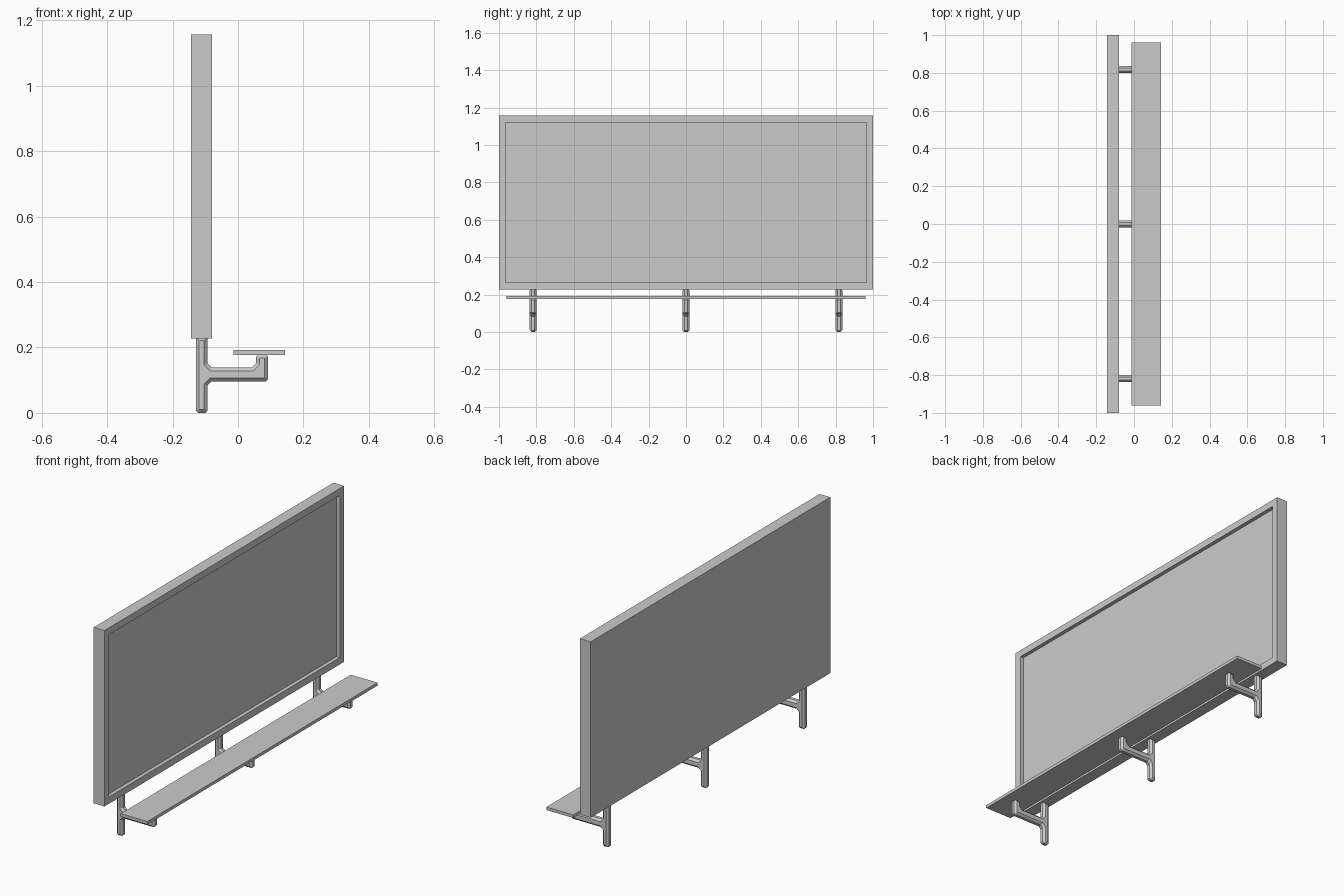
import bpy, bmesh
from mathutils import Vector

if "Cube" in bpy.data.objects:
    bpy.data.objects.remove(bpy.data.objects["Cube"])


def finish(bm, name):
    bmesh.ops.recalc_face_normals(bm, faces=bm.faces)
    mesh = bpy.data.meshes.new(name)
    bm.to_mesh(mesh)
    bm.free()
    obj = bpy.data.objects.new(name, mesh)
    bpy.context.collection.objects.link(obj)
    return obj


def box(lo, hi):
    bm = bmesh.new()
    bmesh.ops.create_cube(bm, size=1)
    lo, hi = Vector(lo), Vector(hi)
    for v in bm.verts:
        v.co = (lo + hi) / 2 + v.co * (hi - lo)
    return bm


# Display board with a recessed screen on the +x side
bm = box((-0.143, -1, 0.228), (-0.080, 1, 1.157))
front = max(bm.faces, key=lambda f: f.calc_center_median().x)
bmesh.ops.inset_individual(bm, faces=[front], thickness=0.051)
pocket = bmesh.ops.extrude_discrete_faces(bm, faces=[front])["faces"][0]
for v in pocket.verts:
    v.co.x -= 0.020
finish(bm, "billboard_panel")

# Walkway shelf
finish(box((-0.013, -0.96, 0.177), (0.143, 0.96, 0.193)), "walkway_shelf")

# Bracket side outline (x, z): post, arm and short upright
C = 0.007
OUTLINE = [
    (-0.129 + C, 0.001), (-0.093 - C, 0.001), (-0.093, 0.001 + C),
    (-0.093, 0.084), (-0.081, 0.096),
    (0.092 - C, 0.096), (0.092, 0.096 + C),
    (0.092, 0.178 - C), (0.092 - C, 0.178), (0.055 + C, 0.178), (0.055, 0.178 - C),
    (0.055, 0.151), (0.043, 0.139),
    (-0.081, 0.139), (-0.093, 0.151),
    (-0.093, 0.232), (-0.129, 0.232), (-0.129, 0.001 + C),
]
HALF, CHAMFER = 0.0185, 0.0105


def bracket(name, y):
    # Extruded outline with chamfered rims, giving octagonal bars
    bm = bmesh.new()
    side = HALF - CHAMFER
    face = bm.faces.new([bm.verts.new((x, y - side, z)) for x, z in OUTLINE])
    geo = bmesh.ops.extrude_face_region(bm, geom=[face], use_keep_orig=True)["geom"]
    for v in geo:
        if isinstance(v, bmesh.types.BMVert):
            v.co.y += 2 * side
    bmesh.ops.recalc_face_normals(bm, faces=bm.faces)
    caps = [f for f in bm.faces if len(f.verts) == len(OUTLINE)]
    bmesh.ops.inset_individual(bm, faces=caps, thickness=CHAMFER, depth=CHAMFER,
                               use_even_offset=True)
    finish(bm, name)


for label, y in (("left", -0.817), ("middle", 0), ("right", 0.817)):
    bracket("support_bracket_" + label, y)

# Base level correction: rest the brackets on the ground
for obj in bpy.context.collection.objects:
    if obj.name.startswith("support_bracket"):
        low = min(v.co.z for v in obj.data.vertices)
        for v in obj.data.vertices:
            if v.co.z < 0.02:
                v.co.z -= low
